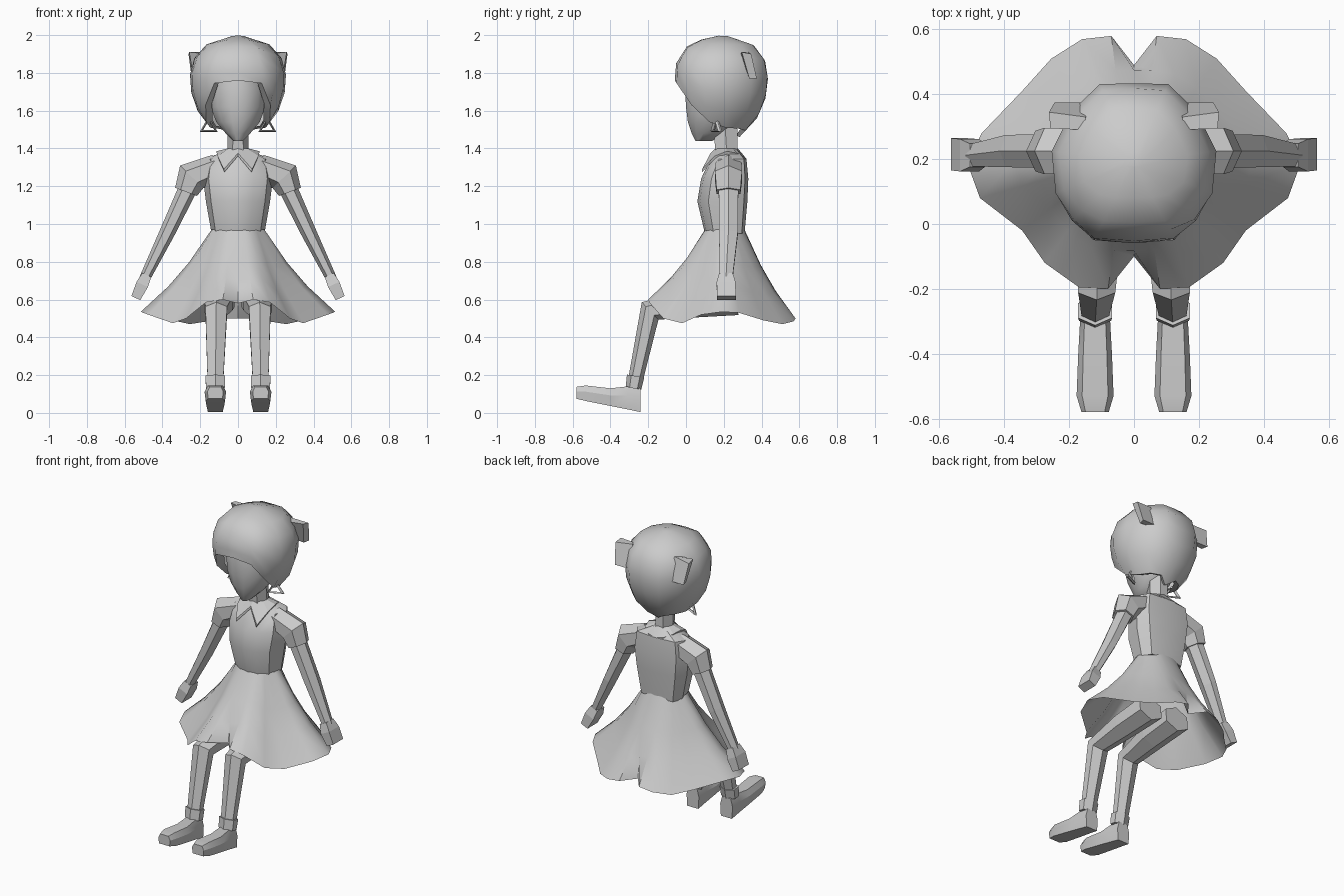
import bpy, math
from mathutils import Vector

if "Cube" in bpy.data.objects:
    bpy.data.objects.remove(bpy.data.objects["Cube"])


def loft(name, rings, caps=(True, True), mirror=False, angle=35):
    """Skin a list of equal-length closed rings."""
    n = len(rings[0])
    verts = [p for r in rings for p in r]
    faces = [(k * n + i, k * n + (i + 1) % n, (k + 1) * n + (i + 1) % n, (k + 1) * n + i)
             for k in range(len(rings) - 1) for i in range(n)]
    if caps[0]:
        faces.append(tuple(range(n))[::-1])
    if caps[1]:
        faces.append(tuple(range((len(rings) - 1) * n, len(rings) * n)))
    me = bpy.data.meshes.new(name)
    me.from_pydata(verts, [], faces)
    ob = bpy.data.objects.new(name, me)
    bpy.context.collection.objects.link(ob)
    bpy.ops.object.select_all(action='DESELECT')
    ob.select_set(True)
    bpy.context.view_layer.objects.active = ob
    bpy.ops.object.mode_set(mode='EDIT')
    bpy.ops.mesh.select_all(action='SELECT')
    bpy.ops.mesh.normals_make_consistent(inside=False)
    bpy.ops.object.mode_set(mode='OBJECT')
    if angle:
        bpy.ops.object.shade_smooth_by_angle(angle=math.radians(angle))
    if mirror:
        ob.modifiers.new("mirror", 'MIRROR')
    return ob


def oval(z, rx, y0, y1, n=8, half=True):
    """Horizontal oval from front y0 to back y1."""
    off = 0.5 if half else 0
    k = 1 / math.cos(math.pi / n) if half else 1
    cy, ry = (y0 + y1) / 2, (y1 - y0) / 2
    return [(k * rx * math.sin(2 * math.pi * (i + off) / n),
             cy - k * ry * math.cos(2 * math.pi * (i + off) / n), z) for i in range(n)]


def limb(name, path, u, n=6, angle=0):
    """Tapered mirrored tube; path items are (x, y, z, half size along u, other half size)."""
    u, pts, rings = Vector(u), [Vector(p[:3]) for p in path], []
    for i, p in enumerate(path):
        t = Vector()
        if i:
            t += (pts[i] - pts[i - 1]).normalized()
        if i < len(pts) - 1:
            t += (pts[i + 1] - pts[i]).normalized()
        v = t.normalized().cross(u).normalized()
        k = 1.41 if n == 4 else 1.1
        rings.append([pts[i] + u * p[3] * k * math.cos(a) + v * p[4] * k * math.sin(a)
                      for a in (2 * math.pi * (j + .5) / n for j in range(n))])
    return loft(name, rings, mirror=True, angle=angle)


def mirrored(half):
    """Complete a front-to-back half ring (first and last point on x = 0)."""
    return half + [(-p[0],) + tuple(p[1:]) for p in half[-2:0:-1]]


def panel(z, rx, y0, y1):
    """Boxy bodice section with distinct side panels."""
    d = y1 - y0
    return mirrored([(rx * fx, y0 + d * fy, z) for fx, fy in
                     ((0, 0), (.45, .05), (.84, .22), (1, .65), (.8, .93), (0, 1))])


# Bodice and neck
loft("bodice", [panel(.95, .14, .10, .31), panel(1.12, .17, .06, .325), panel(1.24, .185, .08, .33),
                panel(1.345, .17, .13, .32), panel(1.39, .06, .16, .28)], angle=35)
loft("neck", [oval(1.34, .05, .16, .275, 6), oval(1.56, .045, .14, .27, 6)], angle=0)

# Collar with two pointed front flaps
flap = [(.085, 1.375), (.15, 1.29), (.125, 1.36), (.115, 1.385), (.115, 1.375), (.11, 1.355), (.105, 1.345)]
outer = mirrored([(r * math.sin(i * math.pi / 6), .215 - r * math.cos(i * math.pi / 6), z)
                  for i, (r, z) in enumerate(flap)])
inner = oval(1.40, .055, .155, .275, 12, False)
loft("collar", [inner, outer, [(x * .95, y, z - .015) for x, y, z in outer]], (False, False), angle=20)

# Skirt: waist oval spreading to a wavy hem with a fold at front and back
hem = mirrored([(0, -.10, .58), (.08, -.20, .60), (.17, -.195, .585), (.275, -.12, .50), (.345, -.02, .475),
                (.475, .08, .52), (.515, .19, .535), (.47, .28, .53), (.345, .41, .49), (.255, .51, .47),
                (.16, .57, .485), (.07, .58, .50), (0, .49, .50)])
waist = oval(.97, .14, .10, .31, 24, False)
rings = []
for t, d in ((0, 0), (.32, .40), (.61, .69), (1, 1)):
    ring = []
    for i, (w, h) in enumerate(zip(waist, hem)):
        hy = h[1] if t == 1 else {0: -.20, 12: .58}.get(i, h[1])
        ring.append((w[0] + (h[0] - w[0]) * t, w[1] + (hy - w[1]) * t, w[2] + (h[2] - w[2]) * d))
    rings.append(ring)
loft("skirt", rings, (False, False), angle=40)

# Head
loft("head", [oval(1.44, .025, .05, .14, 12), oval(1.48, .065, .03, .20, 12), oval(1.54, .115, .01, .28, 12),
              oval(1.62, .145, 0, .30, 12), oval(1.72, .15, -.005, .32, 12), oval(1.82, .13, .01, .30, 12)],
     angle=50)

# Hair: rounded cap whose lower edge opens around the face
profile = [(2.0, 0), (1.985, .36), (1.94, .74), (1.85, .97), (1.75, 1), (1.65, .93), (1.56, .76), (1.46, .38)]


def hair_radius(z):
    for (z0, r0), (z1, r1) in zip(profile, profile[1:]):
        if z >= z1:
            return r0 + (r1 - r0) * (z0 - z) / (z0 - z1)
    return profile[-1][1]


# azimuth from the front, lower edge height, bulge
edge = [(0, 1.76, 1.0), (27, 1.745, 1.08), (46, 1.63, 1.04), (68, 1.54, 1.03), (98, 1.51, 1.01),
        (130, 1.505, .99), (157, 1.495, 1.06), (180, 1.46, .98)]


def hair_ring(s, shrink=1, lift=0):
    half = []
    for deg, low, bulge in edge:
        a = math.radians(deg)
        z = 2 - (2 - low) * s
        r = hair_radius(z) * shrink * bulge
        half.append((.257 * r * math.sin(a), .19 - .25 * r * math.cos(a), z + lift))
    return mirrored(half)


loft("hair", [hair_ring(s) for s in (.01, .1, .25, .43, .62, .82, 1)] + [hair_ring(1, .8, .01)],
     (True, False), angle=45)

# Hair bows: slanted slabs at the back of the head
loft("hair_bow", [[(.12, .345, 1.77), (.235, .335, 1.77), (.258, .295, 1.91), (.15, .29, 1.90)],
                  [(.12, .375, 1.77), (.245, .375, 1.77), (.262, .345, 1.90), (.15, .33, 1.91)]],
     mirror=True, angle=0)

# Triangular earrings
bpy.ops.mesh.primitive_torus_add(major_segments=3, minor_segments=4, major_radius=.044, minor_radius=.011)
ring = bpy.context.object
ring.name = "earring"
for v in ring.data.vertices:
    x, y, z = v.co
    v.co = (.155 + y, .16 + z + y * .5, 1.515 + x)
ring.modifiers.new("mirror", 'MIRROR')

# Arms, sleeves and hands
limb("sleeve", [(.11, .225, 1.305, .07, .06), (.245, .225, 1.25, .075, .078), (.275, .225, 1.17, .066, .056)], (0, 1, 0))
limb("arm", [(.25, .225, 1.22, .055, .046), (.377, .225, .95, .052, .037), (.495, .212, .71, .036, .026)], (0, 1, 0))
limb("hand", [(.483, .212, .73, .036, .026), (.507, .212, .68, .05, .033), (.541, .215, .608, .05, .026)], (0, 1, 0), 4)

# Legs (seated, nearly level thighs), socks and shoes
limb("leg", [(.10, .27, .60, .085, .075), (.105, .05, .58, .08, .068), (.115, -.19, .54, .06, .058),
             (.12, -.277, .13, .042, .034)], (1, 0, 0))
limb("sock_cuff", [(.12, -.267, .195, .055, .042), (.12, -.278, .13, .052, .038)], (1, 0, 0))
shoe = []
for y, lo, hi, w in ((-.58, .075, .138, .042), (-.53, .063, .145, .057), (-.40, .037, .13, .052),
                     (-.31, .019, .14, .047), (-.24, .004, .13, .044)):
    m = lo + (hi - lo) * .6
    shoe.append([(.12 + sx * w, y, z) for sx, z in
                 ((-.9, lo), (.9, lo), (1, m), (.7, hi), (-.7, hi), (-1, m))])
loft("shoe", shoe, mirror=True, angle=20)
